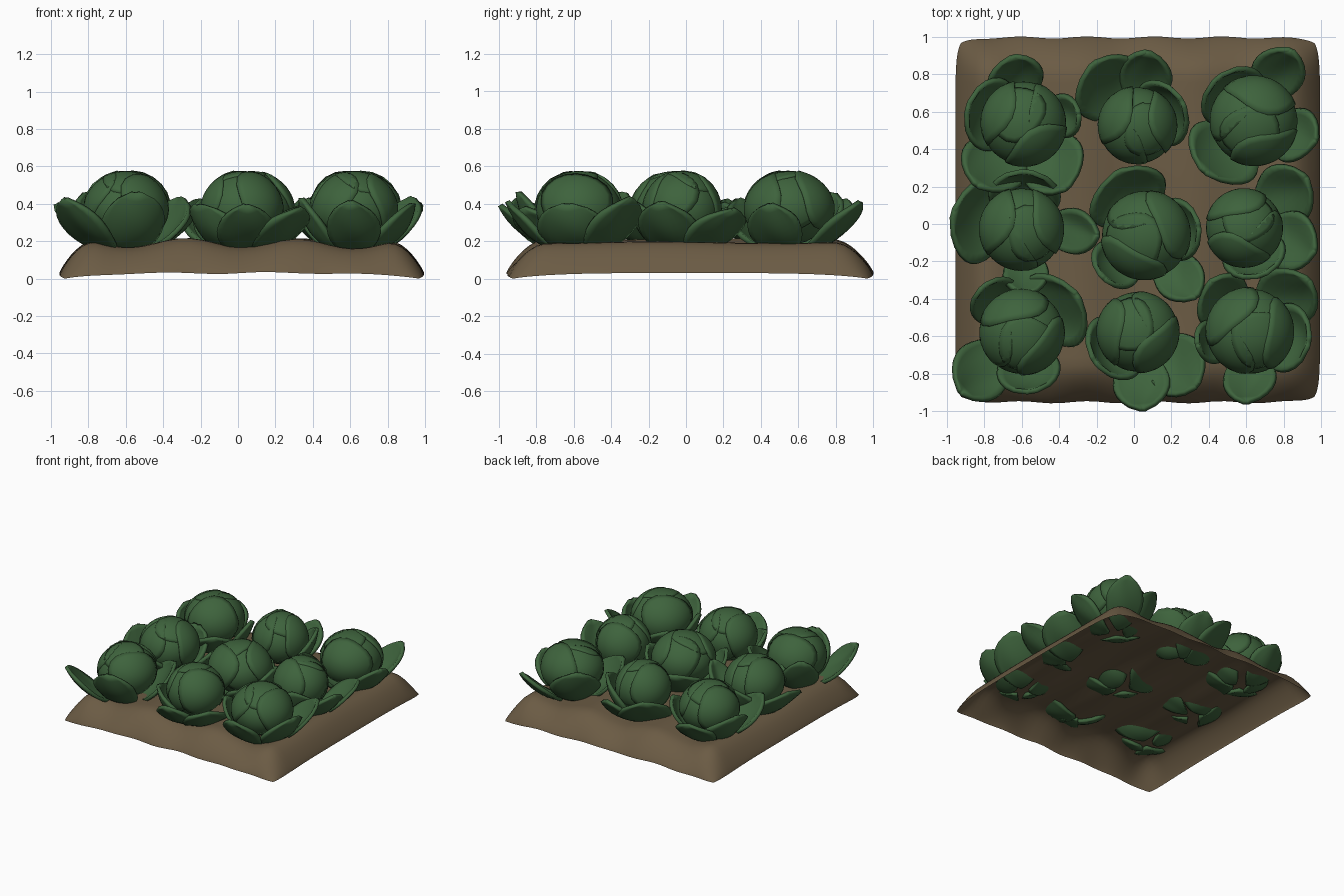
import bpy, bmesh, math, random
from mathutils import Vector, Matrix

if "Cube" in bpy.data.objects:
    bpy.data.objects.remove(bpy.data.objects["Cube"])

random.seed(4)
RAD = math.radians


def material(name, rgb):
    m = bpy.data.materials.new(name)
    m.diffuse_color = (*rgb, 1)
    m.use_nodes = True
    m.node_tree.nodes["Principled BSDF"].inputs["Base Color"].default_value = m.diffuse_color
    return m


GREEN = material("leaf green", (0.048, 0.125, 0.046))
SOIL = material("soil brown", (0.147, 0.105, 0.058))


def add_grid(bm, nu, nv, f):
    """Quad sheet from f(u, v), u and v in 0..1."""
    rows = [[bm.verts.new(f(i / nu, j / nv)) for j in range(nv + 1)] for i in range(nu + 1)]
    for i in range(nu):
        for j in range(nv):
            bm.faces.new((rows[i][j], rows[i + 1][j], rows[i + 1][j + 1], rows[i][j + 1]))


def finish(bm, name, mat, thickness=0):
    bmesh.ops.remove_doubles(bm, verts=bm.verts, dist=0.001)
    mesh = bpy.data.meshes.new(name)
    bm.to_mesh(mesh)
    bm.free()
    mesh.materials.append(mat)
    mesh.polygons.foreach_set("use_smooth", [True] * len(mesh.polygons))
    ob = bpy.data.objects.new(name, mesh)
    bpy.context.collection.objects.link(ob)
    if thickness:
        s = ob.modifiers.new("thickness", "SOLIDIFY")
        s.thickness = thickness
        s.offset = 0
    return ob


# Soil bed: open-bottomed mound with furrows along y
def soil(a, b):
    u, v = math.sin(math.pi * (a - 0.5)), math.sin(math.pi * (b - 0.5))
    edge = lambda w: math.sin(math.pi / 2 * min((1 - abs(w)) / 0.22, 1)) ** 0.8
    f = edge(u) * edge(v)
    top = 0.188 - 0.024 * math.cos(2 * math.pi * 0.975 * u / 0.6) + 0.005 * math.sin(5 * v + 3 * u)
    rim = 0.03 * (1 - max(0, min(abs(u), abs(v))) ** 4)
    rim += 0.006 * math.sin(11 * u) * (1 - abs(u))
    corner = 0.03 * abs(u * v) ** 12
    wob = 0.006 * math.sin(17 * u) * v ** 6 * (1 - u ** 6)
    return Vector((0.02 + u * (0.975 - corner), 0.022 + v * (0.975 - corner) + wob,
                   rim + (top - rim) * f))


bm = bmesh.new()
add_grid(bm, 44, 44, soil)
finish(bm, "soil_bed", SOIL)


# Outer leaf: cupped, rising outwards from the base of the head
def outer_leaf(bm, cx, cy, az, reach, width):
    wrap = reach < 0.335
    arc = RAD(82 if wrap else 55)
    tip_z = 0.44 if wrap else 0.41
    tip_z += random.uniform(-0.04, 0.03)
    phase = random.uniform(0, 6)
    skew = random.uniform(-0.25, 0.25)

    def f(a, b):
        t, s = 0.01 + 0.98 * a, 2 * b - 1
        r = 0.05 + (reach - 0.05) * math.sin(arc * t) / math.sin(arc)
        z = 0.15 + (tip_z - 0.15) * (1 - math.cos(arc * t)) / (1 - math.cos(arc))
        k = max(0, math.sin(math.pi * t ** 1.3)) ** (0.6 if wrap else 0.72)
        w = width * k
        if wrap:        # follows the round of the head
            da = max(-1.3, min(1.3, s * w / r))
            p = Vector((r * math.cos(da), r * math.sin(da), z + 0.02 * s * s * k * k))
        else:           # spreads flat, with lifted edges and a leaning tip
            p = Vector((r - 0.25 * s * s * w * w / max(r, 0.15), s * w + skew * width * t * t,
                        z + 0.05 * s * s * t * k * k))
        p.z += 0.012 * t * k * math.sin(4 * s + 5 * t + phase)
        p = Matrix.Rotation(RAD(az), 3, 'Z') @ p + Vector((cx, cy, 0))
        p.x, p.y = (max(-0.992, min(0.985, c)) for c in p.xy)
        return p
    add_grid(bm, 12, 10, f)


# Head leaf: rounded patch hugging the head, upper edge standing off
def head_leaf(bm, centre, r, h, az, elev, size, lift):
    rot = Matrix.Rotation(RAD(az), 3, 'Z') @ Matrix.Rotation(RAD(-elev), 3, 'Y')

    def f(a, b):
        th = 2 * math.pi * a
        rho = RAD(size) * b * (1 + 0.07 * math.sin(3 * th + az))
        d = rot @ Vector((math.cos(rho), math.sin(rho) * math.sin(th), math.sin(rho) * math.cos(th)))
        k = lift + 0.035 * b * b * math.cos(th)
        return centre + Vector((d.x * r, d.y * r, d.z * h)) * k
    add_grid(bm, 20, 6, f)


# x, y, head radius, outer leaves (azimuth, reach, half width)
CABBAGES = [
    (-0.59, 0.54, 0.225, [(103, .36, .15), (165, .31, .22), (236, .42, .18), (308, .42, .18), (10, .30, .12)]),
    (0.02, 0.525, 0.205, [(130, .41, .20), (80, .40, .14), (28, .27, .21)]),
    (0.64, 0.55, 0.235, [(65, .43, .14), (338, .35, .15), (228, .38, .21), (130, .30, .21)]),
    (-0.60, -0.03, 0.22, [(165, .38, .24), (85, .31, .21), (0, .41, .12), (275, .35, .12)]),
    (0.06, -0.06, 0.235, [(118, .37, .22), (10, .29, .18), (308, .43, .13), (225, .32, .15)]),
    (0.59, -0.02, 0.205, [(37, .43, .17), (345, .40, .16), (290, .27, .19)]),
    (-0.60, -0.58, 0.225, [(222, .46, .16), (280, .32, .18), (35, .36, .22), (130, .32, .15)]),
    (0.02, -0.575, 0.215, [(322, .43, .17), (275, .42, .15), (215, .28, .21)]),
    (0.62, -0.575, 0.23, [(135, .34, .16), (45, .42, .17), (350, .32, .20), (272, .38, .14), (195, .29, .12)]),
]

for n, (x, y, r, leaves) in enumerate(CABBAGES, 1):
    h = 0.2
    centre = Vector((x, y, 0.365))
    # solid core
    bm = bmesh.new()
    bmesh.ops.create_uvsphere(bm, u_segments=24, v_segments=14, radius=1)
    for v in bm.verts:
        v.co = centre + Vector((v.co.x * r, v.co.y * r, v.co.z * h)) * 0.92
    finish(bm, f"cabbage_core_{n}", GREEN)
    # wrapped head leaves
    bm = bmesh.new()
    start = random.uniform(0, 360)
    for i in range(5):
        head_leaf(bm, centre, r, h, start + i * 144, 16 + 5 * (i % 3), 54, 0.95 + 0.016 * i)
    head_leaf(bm, centre, r, h, start + 40, 68, 42, 1.0)
    finish(bm, f"cabbage_head_leaves_{n}", GREEN, 0.016)
    # spreading outer leaves
    bm = bmesh.new()
    for az, reach, width in leaves:
        outer_leaf(bm, x, y, az, reach, width)
    finish(bm, f"cabbage_outer_leaves_{n}", GREEN, 0.026)
